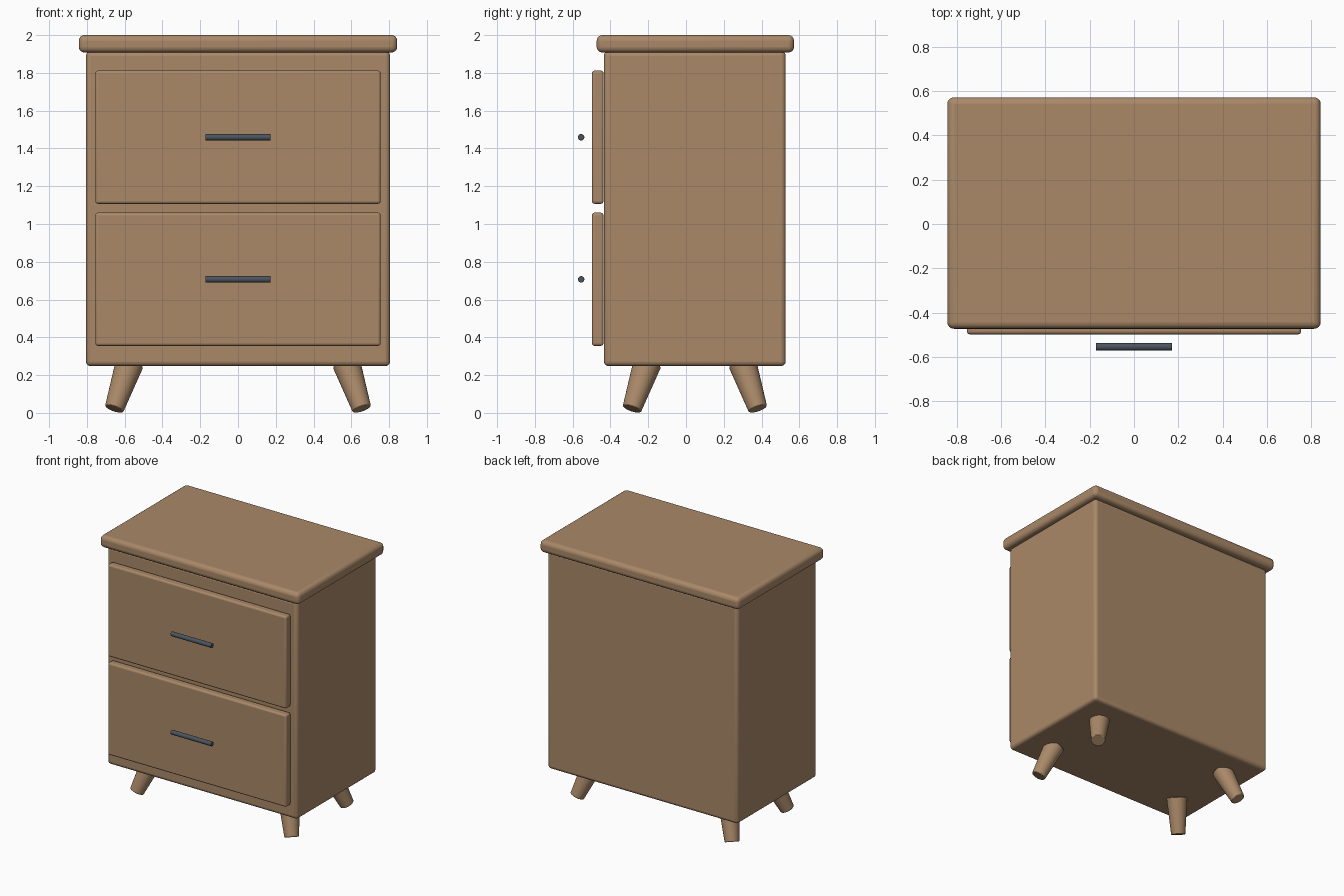
import bpy
import math
from mathutils import Vector

default_cube = bpy.data.objects.get("Cube")
if default_cube:
    bpy.data.objects.remove(default_cube, do_unlink=True)


def make_material(name, color):
    mat = bpy.data.materials.new(name)
    mat.use_nodes = True
    mat.diffuse_color = color
    mat.node_tree.nodes["Principled BSDF"].inputs["Base Color"].default_value = color
    return mat


wood = make_material("warm wood", (0.40, 0.25, 0.14, 1))
metal = make_material("dark metal", (0.07, 0.09, 0.11, 1))


def finish(obj, name, mat, bevel, segments):
    obj.name = name
    obj.data.materials.append(mat)
    mod = obj.modifiers.new("Rounded edges", "BEVEL")
    mod.width = bevel
    mod.segments = segments
    mod.limit_method = "ANGLE"
    mod.angle_limit = math.radians(40)
    bpy.ops.object.shade_smooth_by_angle(angle=math.radians(40))
    return obj


def rounded_box(name, low, high, bevel):
    low, high = Vector(low), Vector(high)
    bpy.ops.mesh.primitive_cube_add(size=1, location=(low + high) / 2)
    obj = bpy.context.object
    obj.scale = high - low
    bpy.ops.object.transform_apply(location=False, rotation=False, scale=True)
    return finish(obj, name, wood, bevel, 4)


def rod(name, start, end, r_start, r_end, mat, bevel):
    start, end = Vector(start), Vector(end)
    axis = end - start
    bpy.ops.mesh.primitive_cone_add(vertices=32, radius1=r_start, radius2=r_end,
                                    depth=axis.length, location=(start + end) / 2)
    obj = bpy.context.object
    obj.rotation_euler = axis.to_track_quat("Z", "Y").to_euler()
    return finish(obj, name, mat, bevel, 2)


# Cabinet body and overhanging top
rounded_box("cabinet_body", (-0.805, -0.435, 0.248), (0.805, 0.528, 1.915), 0.025)
rounded_box("table_top", (-0.843, -0.473, 1.908), (0.843, 0.572, 2.0), 0.03)

# Drawer fronts with floating bar handles
for label, bottom in (("lower", 0.355), ("upper", 1.107)):
    rounded_box(label + "_drawer", (-0.755, -0.498, bottom), (0.755, -0.437, bottom + 0.705), 0.014)
    z = bottom + 0.352
    rod(label + "_handle", (-0.172, -0.555, z), (0.172, -0.555, z), 0.017, 0.017, metal, 0.002)

# Splayed tapered legs, mirrored about the cabinet centre
centre_y = 0.047
for side, sx in (("left", 1), ("right", -1)):
    for end, sy in (("front", -1), ("back", 1)):
        foot = (sx * 0.655, centre_y + sy * 0.333, 0.022)
        hip = (sx * 0.574, centre_y + sy * 0.252, 0.262)
        rod(f"{end}_{side}_leg", foot, hip, 0.051, 0.075, wood, 0.005)
